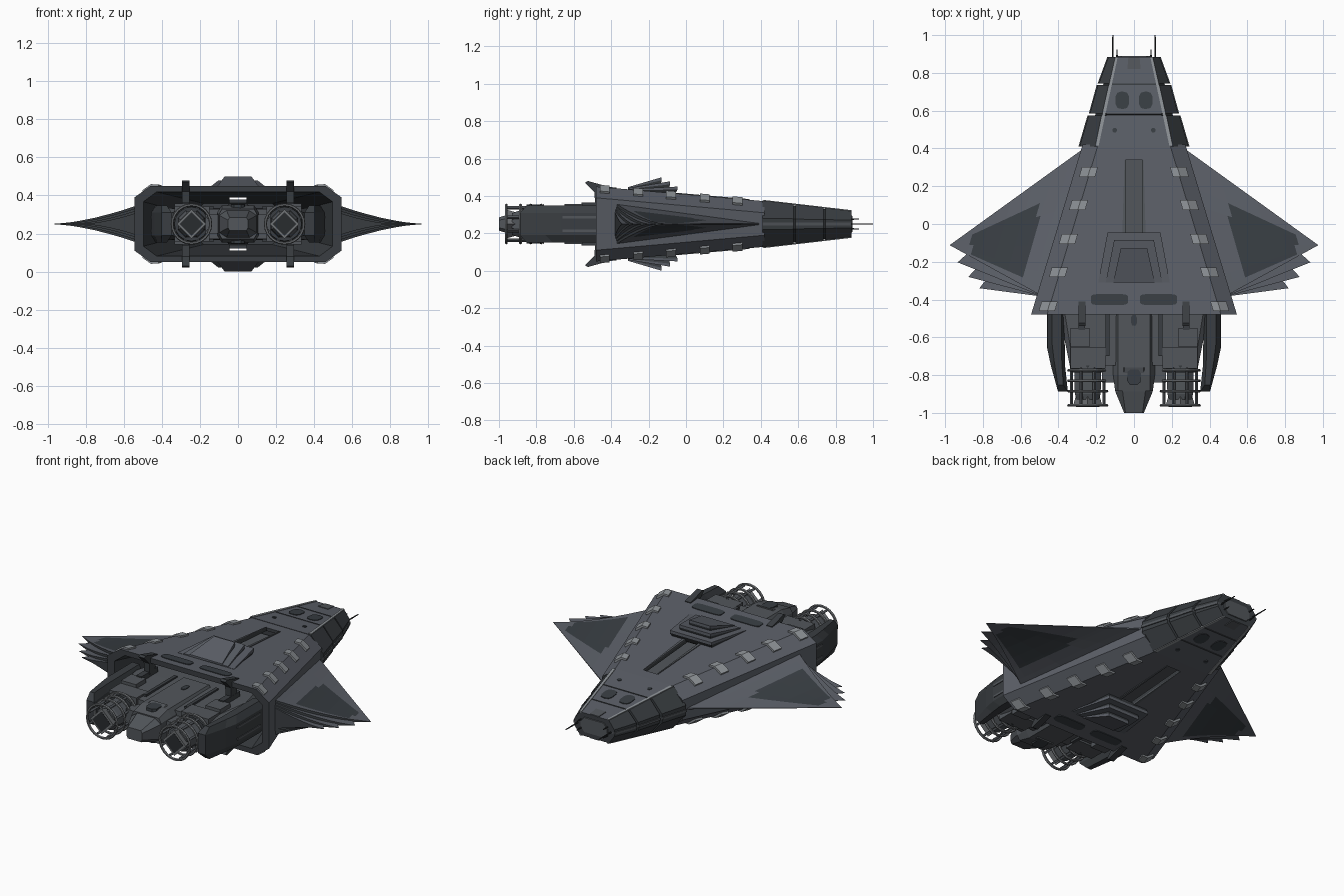
import bpy, bmesh, math
from mathutils import Vector

if "Cube" in bpy.data.objects:
    bpy.data.objects.remove(bpy.data.objects["Cube"])

ZC = 0.25  # all parts are built around z = 0, then lifted to this height


def material(name, *rgb):
    m = bpy.data.materials.new(name)
    m.diffuse_color = (*rgb, 1)
    m.use_nodes = True
    m.node_tree.nodes["Principled BSDF"].inputs["Base Color"].default_value = m.diffuse_color
    return m


HULL = material("slate_hull", .105, .115, .137)
ARMOUR = material("dark_armour", .042, .048, .054)
PANEL = material("panel_charcoal", .040, .048, .056)
LIGHT = material("light_grey", .27, .29, .31)
METAL = material("engine_metal", .085, .094, .105)
RING = material("ring_steel", .15, .16, .17)
BLACK = material("deep_shadow_black", .022, .025, .028)


def lerp(a, b, t):
    return a + (b - a) * t


def loft(name, rings, mats, rule=None, cap=0, mirror=""):
    """Skin closed rings of points; rule(i, j) gives the material of each side face."""
    bm = bmesh.new()
    vs = [[bm.verts.new(p) for p in r] for r in rings]
    n = len(rings[0])
    for i in range(len(rings) - 1):
        for j in range(n):
            k = (j + 1) % n
            f = bm.faces.new((vs[i][j], vs[i][k], vs[i + 1][k], vs[i + 1][j]))
            f.material_index = rule(i, j) if rule else 0
    for r in (vs[0], vs[-1]):
        bm.faces.new(r).material_index = cap
    bmesh.ops.remove_doubles(bm, verts=bm.verts, dist=1e-5)
    bmesh.ops.recalc_face_normals(bm, faces=bm.faces)
    me = bpy.data.meshes.new(name)
    bm.to_mesh(me)
    bm.free()
    ob = bpy.data.objects.new(name, me)
    bpy.context.collection.objects.link(ob)
    ob.location.z = ZC
    for m in mats:
        me.materials.append(m)
    if mirror:
        mod = ob.modifiers.new("mirror", 'MIRROR')
        mod.use_axis = ("X" in mirror, False, "Z" in mirror)
        mod.use_mirror_merge = False
    return ob


def octagon(y, w, tw, h, sh):
    half = [(tw, h), (w, sh), (w, -sh), (tw, -h)]
    return [(x, y, z) for x, z in half + [(-x, z) for x, z in reversed(half)]]


def box(name, x, y, z, mat, mirror=""):
    rings = [[(a, b, c) for a, b in ((x[0], y[0]), (x[1], y[0]), (x[1], y[1]), (x[0], y[1]))] for c in z]
    return loft(name, rings, [mat], mirror=mirror)


def tube(name, x, z, stations, sides, mat, mirror="X", turn=0.0):
    """Round part along y; stations are (y, radius)."""
    rings = [[(x + r * math.cos(turn + math.tau * k / sides), y, z + r * math.sin(turn + math.tau * k / sides))
              for k in range(sides)] for y, r in stations]
    return loft(name, rings, [mat], mirror=mirror)


def hull_h(y):
    return lerp(.2, .123, (y + .48) / .89)


def nose_h(y):
    return lerp(.125, .07, (y - .41) / .475)


def plate(name, outline, h, mat, mirror="XZ", lift=.004):
    """Thin plate lying on the sloping deck."""
    loft(name, [[(x, y, h(y) + d) for x, y in outline] for d in (-.005, lift)], [mat], mirror=mirror)


def oval(cx, cy, rx, ry, n=10, p=.7):
    pts = [(math.cos(math.tau * k / n + .3), math.sin(math.tau * k / n + .3)) for k in range(n)]
    return [(cx + rx * math.copysign(abs(c) ** p, c), cy + ry * math.copysign(abs(s) ** p, s)) for c, s in pts]


# Main hull: hollow tapered shell, open at the engine end, slotted above and below
hull = loft("main_hull", [octagon(-.48, .545, .46, .2, .14), octagon(.42, .272, .19, .122, .06)],
            [HULL, ARMOUR], cap=1)
cavity = loft("cavity_cutter", [octagon(-.52, .51, .44, .172, .12), octagon(.36, .24, .18, .108, .05)],
              [HULL, ARMOUR], rule=lambda i, j: 1, cap=1)
slot = loft("slot_cutter", [[(a, b, c) for a, b in ((-.045, -.08), (.045, -.08), (.045, .34), (-.045, .34))]
                            for c in (-.3, .3)], [HULL, ARMOUR], rule=lambda i, j: 1, cap=1)
for cutter in (cavity, slot):
    mod = hull.modifiers.new("cut", 'BOOLEAN')
    mod.operation, mod.solver, mod.object = 'DIFFERENCE', 'EXACT', cutter
    cutter.hide_render = True
    cutter.hide_set(True)

# Deck details, repeated on the underside
plate("slot_trim", [(.045, -.06), (.062, -.06), (.05, .34), (.045, .34)], hull_h, METAL)
plate("deck_vent", oval(.13, -.40, .10, .03, 12, .4), hull_h, PANEL)
for i, y in enumerate((.275, .10, -.08, -.255, -.435)):
    rings = []
    for yy in (y - .026, y + .026):
        t, h = lerp(.46, .19, (yy + .48) / .9), hull_h(yy)
        rings.append([(t - .035, yy, h + .010), (t + .004, yy, h + .011), (t + .05, yy, h - .022),
                      (t + .04, yy, h - .04), (t - .035, yy, h - .01)])
    loft(f"edge_cleat_{i}", rings, [LIGHT], mirror="XZ")

# Stepped scoop: nested wedges
for i, (wb, yb, zb, wf, zf) in enumerate(((.14, -.045, .2, .19, .187), (.105, -.085, .228, .15, .192),
                                         (.07, -.13, .25, .11, .197))):
    top = [(-wf, -.31, zf), (wf, -.31, zf), (wb, yb, zb), (-wb, yb, zb)]
    low = [(x * .93, y if y < -.2 else y - .02, hull_h(y) - .012) for x, y, z in top]
    mid = [(x, y, z - (.006 if y < -.2 else .016)) for x, y, z in top]
    loft(f"scoop_step_{i}", [low, mid, top], [HULL, ARMOUR], rule=lambda i, j: 1 - i, mirror="Z")

# Armoured nose: three stepped segments over a dark core
side_dark = lambda i, j: 0 if j in (3, 7) else 1
for i, (a, b) in enumerate((((.41, .288, .205, .03), (.575, .24, .172, .028)),
                            ((.585, .233, .168, .026), (.735, .192, .135, .024)),
                            ((.745, .186, .13, .024), (.885, .135, .098, .02)))):
    loft(f"nose_segment_{i}", [octagon(y, w, t, nose_h(y), s) for y, w, t, s in (a, b)],
         [HULL, ARMOUR], rule=side_dark, cap=1)
    upper = [[(w + d, y, z) for d, z in ((.006, .007), (.006, -.007), (-.02, -.007), (-.02, .007))]
             for y, w, t, s in (a, b)]
    loft(f"nose_side_rail_{i}", upper, [METAL], mirror="X")
loft("nose_core", [octagon(.39, .255, .18, .118, .03), octagon(.88, .125, .09, .065, .02)], [BLACK])
loft("nose_tip_frame", [octagon(.88, .095, .07, .048, .015), octagon(.889, .09, .065, .044, .014)], [METAL])
plate("nose_edge_strip", [(.187, .415), (.205, .415), (.099, .885), (.086, .885)], nose_h, LIGHT)
plate("nose_window", oval(.062, .655, .037, .047), nose_h, PANEL)
plate("nose_port", oval(.102, .497, .013, .013, 8, 1), nose_h, PANEL)
plate("nose_hatch", [(-.035, .82), (.035, .82), (.03, .883), (-.03, .883)], nose_h, METAL, "Z")
for y in (.58, .74):
    w = lerp(.168, .13, (y - .58) / .16)
    plate("nose_seam", [(-w, y - .003), (w, y - .003), (w, y + .003), (-w, y + .003)], nose_h, ARMOUR, "Z", .002)
tube("long_antenna", .112, 0, [(.86, .005), (1.0, .003)], 6, BLACK)
tube("short_antenna", .09, .026, [(.86, .005), (.925, .003)], 6, BLACK, "XZ")

# Wings: four fanned feathers sharing one root, dark panel on the top one
US, VS = (0, .12, .24, .28, .4, .55, .7, .78, .82, .97, 1), (0, .27, .4, .66, .86, .94, 1)
NV = len(VS)


def wing_rule(i, j):
    if j == NV - 1:
        return 2                                    # open trailing face
    k = j if j < NV else 2 * NV - 2 - j             # same strip above and below
    ends = i in (2, 7)
    return 1 if 2 <= i <= 7 and (2 if i == 2 else 1) <= k <= (2 if i == 7 else 4) and (not ends or k < 4 or i == 2) else 0


A, R = Vector((.25, .412)), Vector((.48, -.385))
for n, (tx, ty, thick) in enumerate(((.976, -.112, .112), (.934, -.203, .099), (.877, -.28, .086), (.818, -.34, .073))):
    T = Vector((tx, ty))
    rings = []
    for u in US:
        up = []
        for v in VS:
            p = A.lerp(R, v).lerp(T, u)
            up.append((p.x, p.y, (thick * v + .003) * (1 - u) ** 1.6 + .001))
        rings.append(up + [(x, y, -z) for x, y, z in reversed(up)])
    loft(f"wing_feather_{n}", rings, [HULL, PANEL, ARMOUR],
         rule=wing_rule if n == 0 else (lambda i, j: 2 if j == NV - 1 else 0), mirror="X")

# Engine block and central spine
loft("engine_block", [octagon(-.75, .34, .32, .08, .06), octagon(-.45, .40, .37, .085, .06),
                      octagon(.34, .21, .17, .085, .04)], [METAL])
loft("spine", [octagon(-.885, .10, .085, .078, .05), octagon(-.80, .11, .085, .098, .06),
               octagon(-.4, .11, .085, .098, .06)], [METAL])
loft("spine_tail", [octagon(-1.0, .052, .045, .035, .02), octagon(-.89, .098, .06, .07, .045),
                    octagon(-.76, .098, .05, .106, .045)], [METAL])
loft("spine_patch", [[(x, y, z) for x, y in oval(0, -.81, .038, .045, 8)] for z in (.085, .103)], [PANEL], mirror="Z")
loft("spine_mark", [[(x, y, z) for x, y in oval(0, -.51, .016, .03, 8)] for z in (.095, .102)], [PANEL], mirror="Z")
box("engine_bridge", (.09, .17), (-.84, -.6), (-.05, .05), METAL, "X")
box("engine_housing", (.15, .335), (-.765, -.655), (-.093, .093), METAL, "X")
box("pipe_box", (.235, .335), (-.65, -.55), (.06, .108), METAL, "XZ")
box("pipe_run", (.26, .295), (-.56, -.4), (.06, .115), ARMOUR, "XZ")
box("deck_rib", (.13, .15), (-.7, -.4), (.06, .094), ARMOUR, "XZ")

# Clamps holding the engine block to the hull rim
clamp = ((-.54, .222), (-.525, .23), (-.41, .198), (-.44, .10), (-.485, .10), (-.49, .17))
loft("rim_clamp", [[(x, y, z) for y, z in clamp] for x in (.256, .294)], [ARMOUR], mirror="XZ")

# Side pods
pod = ((.37, -.40), (.457, -.40), (.457, -.67), (.44, -.75), (.402, -.888), (.35, -.888), (.365, -.75))
loft("side_pod", [[(.405 + (x - .405) * s, y + (1 - s) * (.08 if y < -.6 else 0), z) for x, y in pod]
                  for z, s in ((-.098, .55), (-.06, 1), (.06, 1), (.098, .55))], [ARMOUR], mirror="X")
box("pod_slat", (.44, .461), (-.66, -.44), (.03, .042), METAL, "XZ")

# Engines: core, square nozzle, ring cage
EX = .245
tube("engine_core", EX, 0, [(-.93, .062), (-.90, .074), (-.75, .078)], 8, METAL, turn=math.pi / 8)
tube("engine_collar", EX, 0, [(-.785, .09), (-.75, .095)], 16, ARMOUR)
tube("engine_nozzle", EX, 0, [(-.965, .078), (-.90, .06)], 4, RING)
tube("nozzle_mouth", EX, 0, [(-.968, .062), (-.95, .05)], 4, BLACK)
for y in (-.775, -.83, -.885, -.96):
    sect = [(.101 + .008 * math.cos(math.tau * k / 6), y + .008 * math.sin(math.tau * k / 6)) for k in range(6)]
    rings = [[(EX + r * math.cos(a), yy, r * math.sin(a)) for r, yy in sect]
             for a in [math.tau * k / 24 for k in range(25)]]
    loft("cage_ring", rings, [RING], mirror="X")
for k in range(8):
    a = math.tau * (k + .5) / 8
    tube(f"cage_bar_{k}", EX + .093 * math.cos(a), .093 * math.sin(a), [(-.96, .009), (-.76, .009)], 4, METAL)
